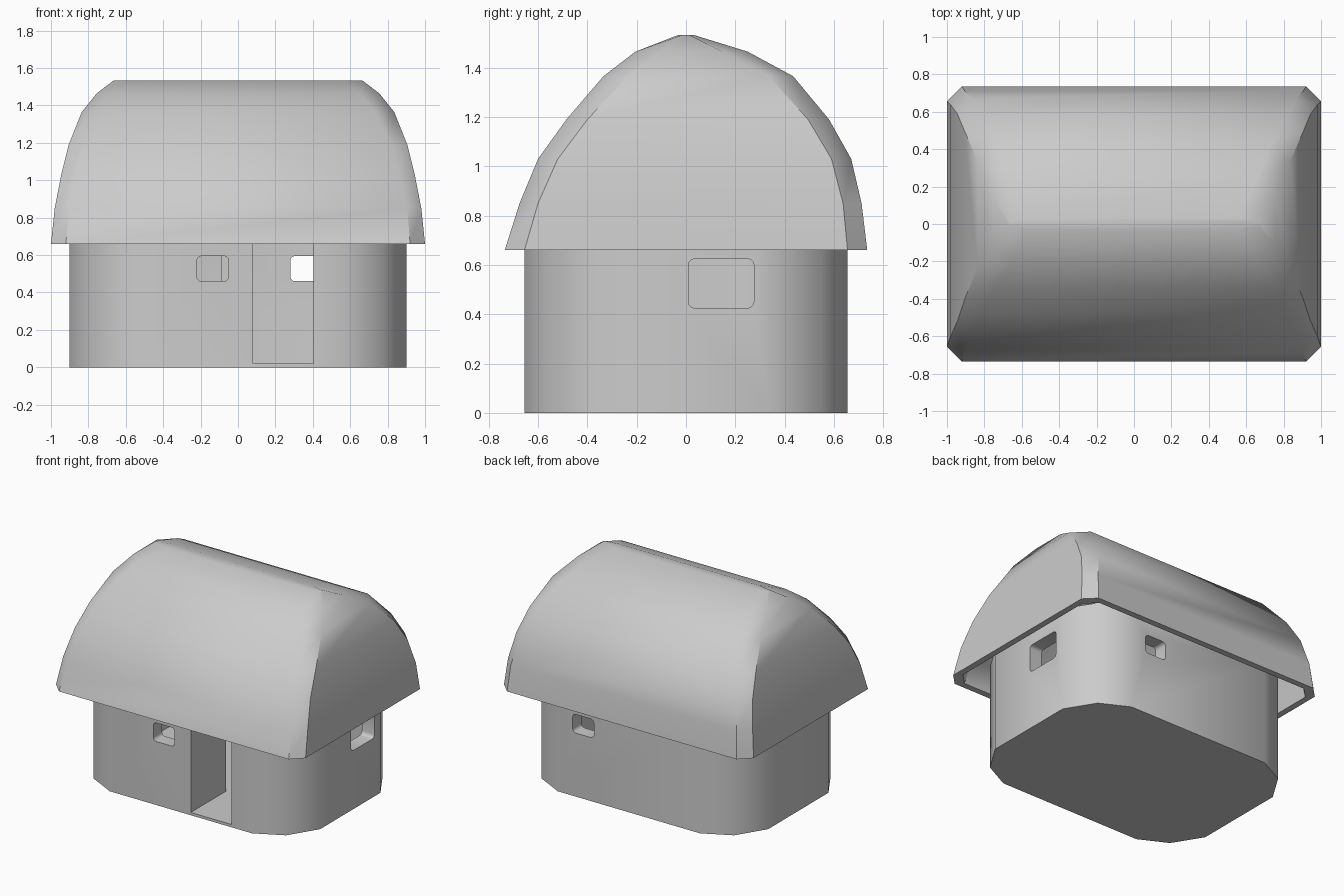
import bpy, bmesh, math

if "Cube" in bpy.data.objects:
    bpy.data.objects.remove(bpy.data.objects["Cube"])


def make(name, bm):
    bmesh.ops.recalc_face_normals(bm, faces=bm.faces)
    me = bpy.data.meshes.new(name)
    bm.to_mesh(me)
    bm.free()
    ob = bpy.data.objects.new(name, me)
    bpy.context.collection.objects.link(ob)
    return ob


def smooth(ob, deg):
    bpy.ops.object.select_all(action='DESELECT')
    ob.select_set(True)
    bpy.context.view_layer.objects.active = ob
    bpy.ops.object.shade_smooth_by_angle(angle=math.radians(deg))


def loft(bm, rings):
    vs = [[bm.verts.new(p) for p in r] for r in rings]
    n = len(vs[0])
    for a, b in zip(vs, vs[1:]):
        for i in range(n):
            j = (i + 1) % n
            bm.faces.new((a[i], a[j], b[j], b[i]))
    return vs


def prism(name, bottom, top):
    bm = bmesh.new()
    vs = loft(bm, [bottom, top])
    bm.faces.new(vs[0][::-1])
    bm.faces.new(vs[1])
    return make(name, bm)


def box(name, x0, x1, y0, y1, z0, z1):
    c = [(x0, y0), (x1, y0), (x1, y1), (x0, y1)]
    return prism(name, [(x, y, z0) for x, y in c], [(x, y, z1) for x, y in c])


def plan(inset, z):
    # quarter outline of the rounded wall plan, mirrored around
    q = [(.9, .345), (.772, .552), (.57, .655)]
    q = [(.9 - inset, .345), (.772 - .7 * inset, .552 - .7 * inset), (.57, .655 - inset)]
    pts = q + [(-x, y) for x, y in q[::-1]]
    pts += [(-x, -y) for x, y in pts]
    return [(x, y, z) for x, y in pts]


def window(name, axis, u0, u1, z0, z1, d0, d1, r=.025):
    # rounded opening running from depth d0 to d1
    uz = []
    for cx, cz, a0 in ((u1 - r, z1 - r, 0), (u0 + r, z1 - r, 90),
                       (u0 + r, z0 + r, 180), (u1 - r, z0 + r, 270)):
        for k in range(4):
            a = math.radians(a0 + 30 * k)
            uz.append((cx + r * math.cos(a), cz + r * math.sin(a)))
    put = (lambda u, z, d: (d, u, z)) if axis == 'x' else (lambda u, z, d: (u, d, z))
    return prism(name, *[[put(u, z, d) for u, z in uz] for d in (d0, d1)])


# Walls: rounded plan, hollow room, door and windows cut out
walls = prism("walls", plan(0, 0), plan(0, .76))
cutters = [
    prism("room_cutter", plan(.1, .02), plan(.1, .9)),
    box("door_cutter", .08, .405, -.8, -.45, .02, .9),
    window("front_window_cutter", 'y', -.22, -.05, .46, .595, -.8, -.45),
    window("back_window_cutter", 'y', .28, .45, .46, .595, .45, .8),
    window("side_window_cutter", 'x', .01, .275, .425, .625, .7, 1.1),
]
for c in cutters:
    m = walls.modifiers.new(c.name, 'BOOLEAN')
    m.operation = 'DIFFERENCE'
    m.solver = 'EXACT'
    m.object = c
    c.hide_render = True
dg = bpy.context.evaluated_depsgraph_get()
walls.data = bpy.data.meshes.new_from_object(walls.evaluated_get(dg))
walls.modifiers.clear()
for c in cutters:
    bpy.data.objects.remove(c)
smooth(walls, 40)

# Partition beside the door
box("door_partition", -.09, .08, -.56, -.25, .01, .76)

# Roof: lofted chamfered rings (z, half width, front depth, back depth, chamfer)
LEVELS = [(.66, 1.0, .735, .735, .08), (.85, .98, .675, .712, .075),
          (1.03, .945, .60, .67, .08), (1.19, .905, .485, .58, .085),
          (1.365, .835, .335, .435, .1), (1.465, .755, .205, .25, .1),
          (1.533, .665, .03, .03, .1)]


def roof_ring(z, x, f, b, c, t=0.0):
    x, f, b = x - t, max(f - t, .02), max(b - t, .02)
    cf, cb = min(c, f * .6), min(c, b * .6)
    return [(x, -f + cf, z), (x, b - cb, z), (x - c, b, z), (-x + c, b, z),
            (-x, b - cb, z), (-x, -f + cf, z), (-x + c, -f, z), (x - c, -f, z)]


bm = bmesh.new()
outer = [roof_ring(*l) for l in LEVELS]
inner = [roof_ring(l[0] - (.04 if i else 0), *l[1:], t=.045) for i, l in enumerate(LEVELS)]
vs = loft(bm, inner[::-1] + outer)
bm.faces.new(vs[0])
bm.faces.new(vs[-1])
roof = make("thatched_roof", bm)
smooth(roof, 42)
